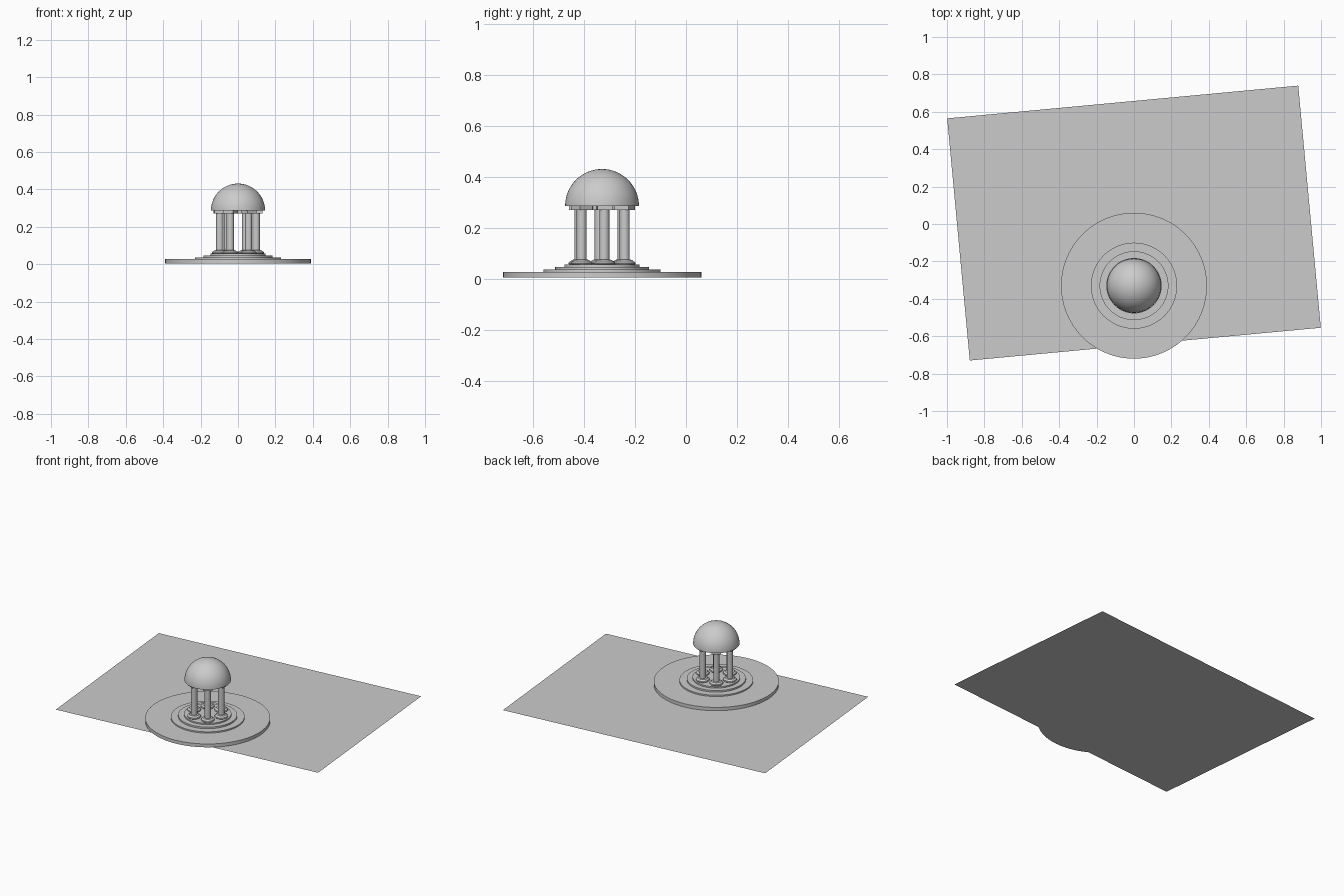
import bpy, math
from mathutils import Vector, Matrix

if "Cube" in bpy.data.objects:
    bpy.data.objects.remove(bpy.data.objects["Cube"])

CX, CY = 0.0, -0.33          # pavilion centre
TURN = math.radians(5.33)    # whole site is turned slightly


def smooth(ob):
    bpy.ops.object.select_all(action='DESELECT')
    ob.select_set(True)
    bpy.context.view_layer.objects.active = ob
    bpy.ops.object.shade_smooth_by_angle(angle=math.radians(40))


def lathe(name, profile, x, y, n=48):
    """Revolve (radius, z) points about a vertical axis; radius 0 makes a pole."""
    verts, rings, faces = [], [], []
    for r, z in profile:
        count = 1 if r == 0 else n
        start = len(verts)
        for i in range(count):
            a = 2 * math.pi * i / n
            verts.append((r * math.cos(a), r * math.sin(a), z))
        rings.append([start + (i % count) for i in range(n)])
    for a, b in zip(rings, rings[1:]):
        for i in range(n):
            j = (i + 1) % n
            face = list(dict.fromkeys((a[i], a[j], b[j], b[i])))
            faces.append(face)
    me = bpy.data.meshes.new(name)
    me.from_pydata(verts, [], faces)
    ob = bpy.data.objects.new(name, me)
    ob.location = (x, y, 0)
    bpy.context.collection.objects.link(ob)
    smooth(ob)
    return ob


# thin ground sheet
bpy.ops.mesh.primitive_plane_add(size=1, location=(0, 0.005, 0), rotation=(0, 0, TURN))
ground = bpy.context.object
ground.name = "ground_sheet"
ground.scale = (1.885, 1.30, 1)

# stacked round steps
for name, r, z0, z1 in (("wide_terrace", 0.39, 0.004, 0.027),
                        ("lower_step", 0.23, 0.027, 0.036),
                        ("middle_step", 0.184, 0.036, 0.047),
                        ("upper_step", 0.148, 0.047, 0.056)):
    lathe(name, [(0, z0), (r, z0), (r, z1), (0, z1)], CX, CY, 96)

# six columns with rounded bases and square capitals
for i in range(6):
    a = TURN + i * math.pi / 3
    x, y = CX + 0.098 * math.cos(a), CY + 0.098 * math.sin(a)
    lathe(f"column_{i + 1}", [(0, 0.056), (0.04, 0.056), (0.043, 0.060), (0.041, 0.066),
                              (0.032, 0.070), (0.030, 0.074), (0.0195, 0.075),
                              (0.0195, 0.272), (0, 0.272)], x, y, 32)
    bpy.ops.mesh.primitive_cube_add(size=1, location=(x, y, 0.278), rotation=(0, 0, a))
    cap = bpy.context.object
    cap.name = f"capital_{i + 1}"
    cap.scale = (0.06, 0.06, 0.016)

# hemispherical dome
R = 0.145
dome = [(0, 0.286)] + [(R * math.cos(t * math.pi / 32), 0.286 + R * math.sin(t * math.pi / 32))
                       for t in range(16)] + [(0, 0.286 + R)]
lathe("dome_roof", dome, CX, CY, 64)
